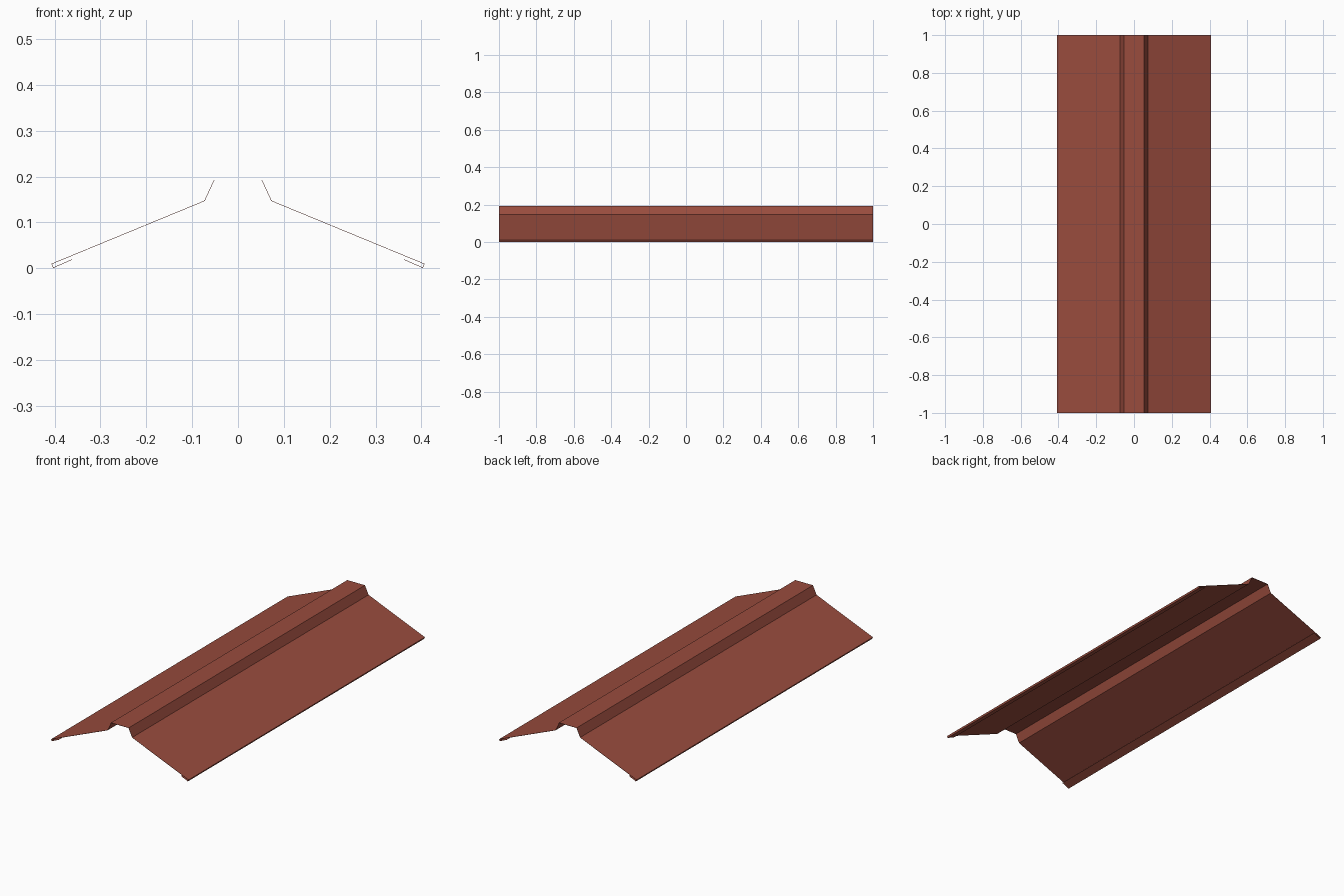
import bpy
import bmesh

cube = bpy.data.objects.get("Cube")
if cube:
    bpy.data.objects.remove(cube, do_unlink=True)

LENGTH = 2.0
SHEET = 0.001

# Painted metal
paint = bpy.data.materials.new("red_brown_paint")
paint.use_nodes = True
colour = (0.32, 0.072, 0.048, 1.0)
paint.diffuse_color = colour
paint.node_tree.nodes["Principled BSDF"].inputs["Base Color"].default_value = colour

# Half profile from the raised crown down the slope to the folded hem
half = [(0.052, 0.1925), (0.073, 0.147), (0.4065, 0.0095),
        (0.403, 0.0011), (0.362, 0.019)]
profile = [(-x, z) for x, z in reversed(half)] + half

# Bent sheet swept along the ridge
bm = bmesh.new()
front = [bm.verts.new((x, -LENGTH / 2, z)) for x, z in profile]
back = [bm.verts.new((x, LENGTH / 2, z)) for x, z in profile]
for i in range(len(profile) - 1):
    bm.faces.new((front[i], front[i + 1], back[i + 1], back[i]))
mesh = bpy.data.meshes.new("ridge_cap")
bm.to_mesh(mesh)
bm.free()
mesh.materials.append(paint)

ridge_cap = bpy.data.objects.new("ridge_cap", mesh)
bpy.context.collection.objects.link(ridge_cap)

# Sheet thickness
thickness = ridge_cap.modifiers.new("sheet_thickness", 'SOLIDIFY')
thickness.thickness = SHEET
thickness.offset = 0
thickness.use_even_offset = True
